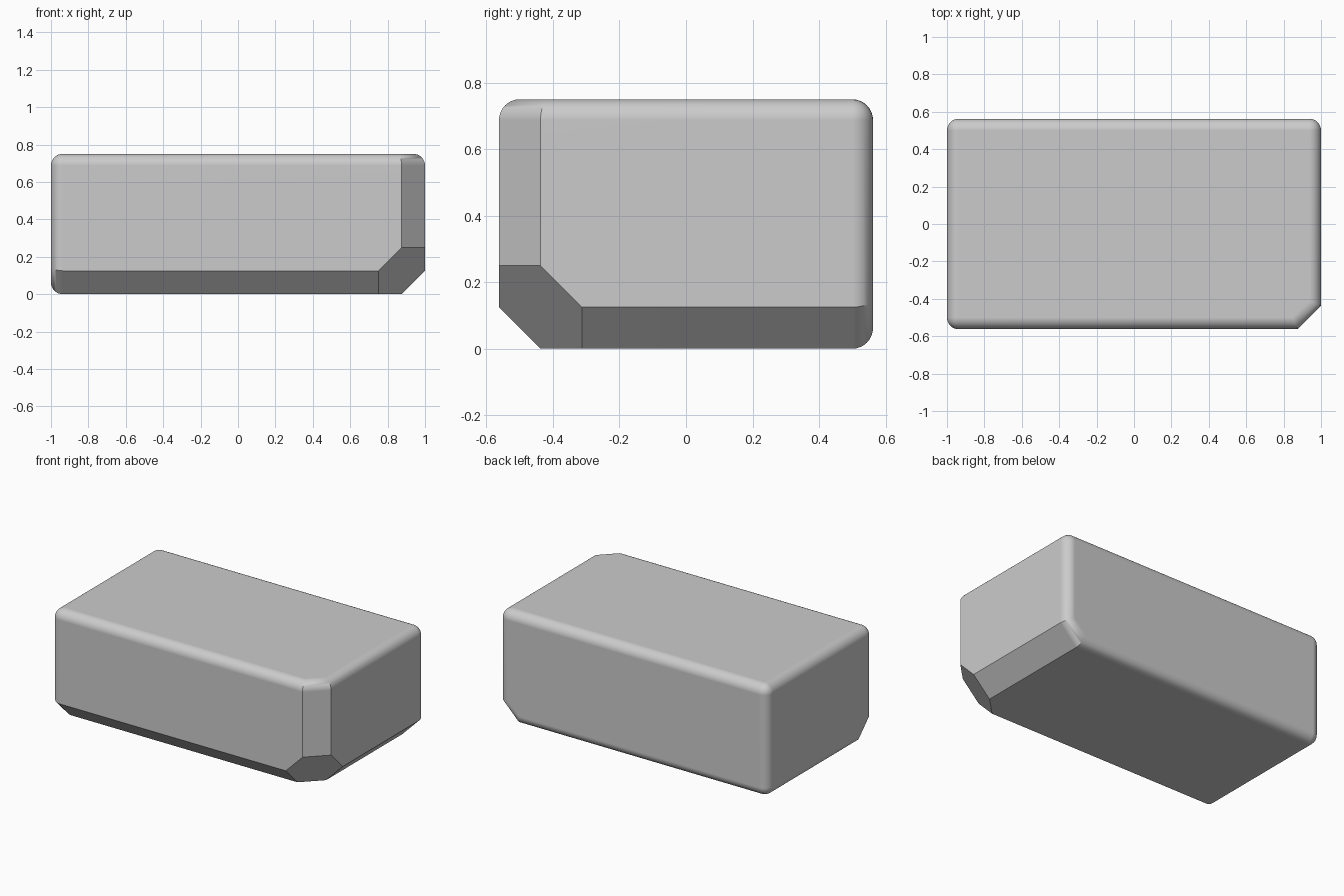
import bpy, bmesh, math
from mathutils import Vector

if "Cube" in bpy.data.objects:
    bpy.data.objects.remove(bpy.data.objects["Cube"])

LX, LY, H = 1.0, 0.5625, 0.75      # half length, half width, height
CHAMFER, RADIUS = 0.125, 0.0625
CORNER = Vector((LX, -LY, 0))      # the corner where the three chamfers meet

bm = bmesh.new()
bmesh.ops.create_cube(bm, size=1)
for v in bm.verts:
    v.co = Vector((v.co.x * 2 * LX, v.co.y * 2 * LY, (v.co.z + 0.5) * H))


def slice_off(normal, along):
    """Cut away the corner side of a plane and cap the opening."""
    n = Vector(normal)
    point = CORNER - n * (along / n.length_squared)
    cut = bmesh.ops.bisect_plane(
        bm, geom=bm.verts[:] + bm.edges[:] + bm.faces[:], dist=1e-5,
        plane_co=point, plane_no=n, clear_outer=True)["geom_cut"]
    edges = [g for g in cut if isinstance(g, bmesh.types.BMEdge)]
    bmesh.ops.contextual_create(bm, geom=edges)


# Flat chamfers on three edges, then the six-sided corner facet
for normal in ((1, -1, 0), (1, 0, -1), (0, -1, -1)):
    slice_off(normal, CHAMFER)
slice_off((1, -1, -1), 3 * CHAMFER)
bmesh.ops.recalc_face_normals(bm, faces=bm.faces[:])

# Round every remaining square edge
bm.normal_update()
square = [e for e in bm.edges if e.calc_face_angle(0) > math.radians(60)]
bmesh.ops.bevel(bm, geom=square, offset=RADIUS, offset_type='OFFSET',
                segments=8, profile=0.5, affect='EDGES', clamp_overlap=True)
bmesh.ops.recalc_face_normals(bm, faces=bm.faces[:])

mesh = bpy.data.meshes.new("rounded_block")
bm.to_mesh(mesh)
bm.free()
block = bpy.data.objects.new("rounded_block", mesh)
bpy.context.collection.objects.link(block)

# Smooth fillets, crisp chamfers, flat large faces
bpy.context.view_layer.objects.active = block
block.select_set(True)
bpy.ops.object.shade_smooth_by_angle(angle=math.radians(30))
weighted = block.modifiers.new("weighted_normals", 'WEIGHTED_NORMAL')
weighted.keep_sharp = True
